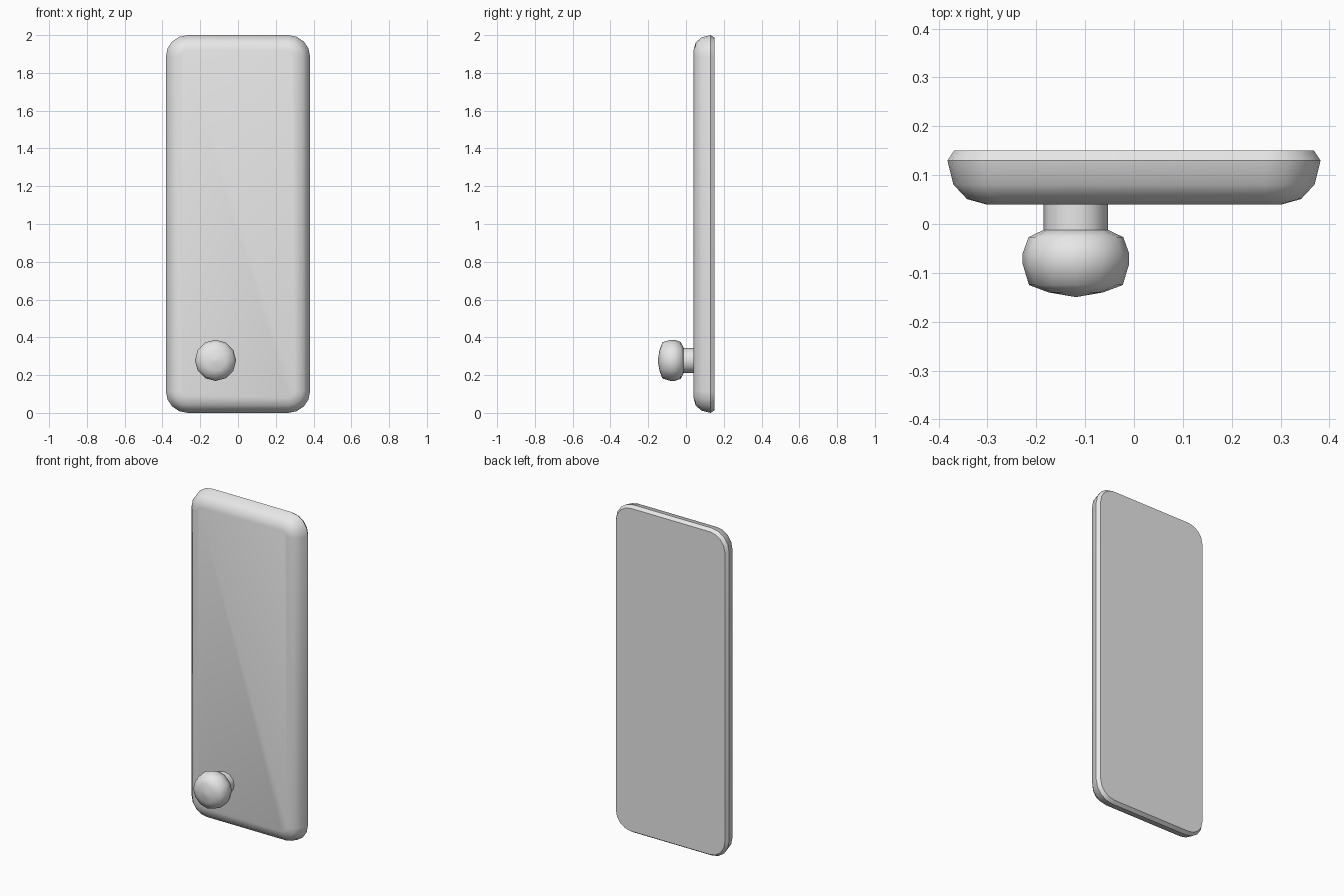
import bpy, bmesh
from math import cos, sin, pi

if "Cube" in bpy.data.objects:
    bpy.data.objects.remove(bpy.data.objects["Cube"])

grey = bpy.data.materials.new("light grey")
grey.use_nodes = True
grey.diffuse_color = (0.8, 0.8, 0.8, 1)
grey.node_tree.nodes["Principled BSDF"].inputs["Base Color"].default_value = (0.8, 0.8, 0.8, 1)


def rounded_ring(y, inset, half_w=0.382, half_h=1.0, radius=0.115, steps=4):
    """Rounded rectangle in the xz plane, shrunk by inset."""
    r = radius - inset
    ring = []
    for corner, (sx, sz) in enumerate([(1, 1), (-1, 1), (-1, -1), (1, -1)]):
        for i in range(steps + 1):
            a = (corner + i / steps) * pi / 2
            ring.append((sx * (half_w - radius) + r * cos(a), y,
                         1 + sz * (half_h - radius) + r * sin(a)))
    return ring


def round_ring(y, r, x=-0.119, z=0.278, sides=12):
    """Circle around the knob axis."""
    return [(x + r * cos(2 * pi * i / sides), y, z + r * sin(2 * pi * i / sides))
            for i in range(sides)]


def loft(name, rings, angle):
    """Skin consecutive rings and cap both ends."""
    bm = bmesh.new()
    loops = [[bm.verts.new(p) for p in ring] for ring in rings]
    for a, b in zip(loops, loops[1:]):
        n = len(a)
        for i in range(n):
            j = (i + 1) % n
            bm.faces.new((a[i], a[j], b[j], b[i]))
    bm.faces.new(loops[0])
    bm.faces.new(loops[-1])
    bmesh.ops.recalc_face_normals(bm, faces=bm.faces)
    mesh = bpy.data.meshes.new(name)
    bm.to_mesh(mesh)
    bm.free()
    mesh.materials.append(grey)
    obj = bpy.data.objects.new(name, mesh)
    bpy.context.collection.objects.link(obj)
    bpy.ops.object.select_all(action='DESELECT')
    obj.select_set(True)
    bpy.context.view_layer.objects.active = obj
    bpy.ops.object.shade_smooth_by_angle(angle=angle)
    return obj


# Door panel: flat back, softly rounded front edge
panel_profile = [(0.151, 0.014), (0.13, 0), (0.081, 0.012), (0.051, 0.04), (0.04, 0.08)]
loft("door_panel", [rounded_ring(y, inset) for y, inset in panel_profile], 0.75)

# Stem between panel and knob
loft("knob_stem", [round_ring(y, 0.066) for y in (0.05, -0.02)], 0.75)

# Flattened round knob with a shallow domed front
knob_profile = [(-0.012, 0.066), (-0.027, 0.097), (-0.06, 0.109), (-0.082, 0.109),
                (-0.125, 0.096), (-0.14, 0.056), (-0.149, 0.004)]
loft("knob", [round_ring(y, r) for y, r in knob_profile], 1.1)
